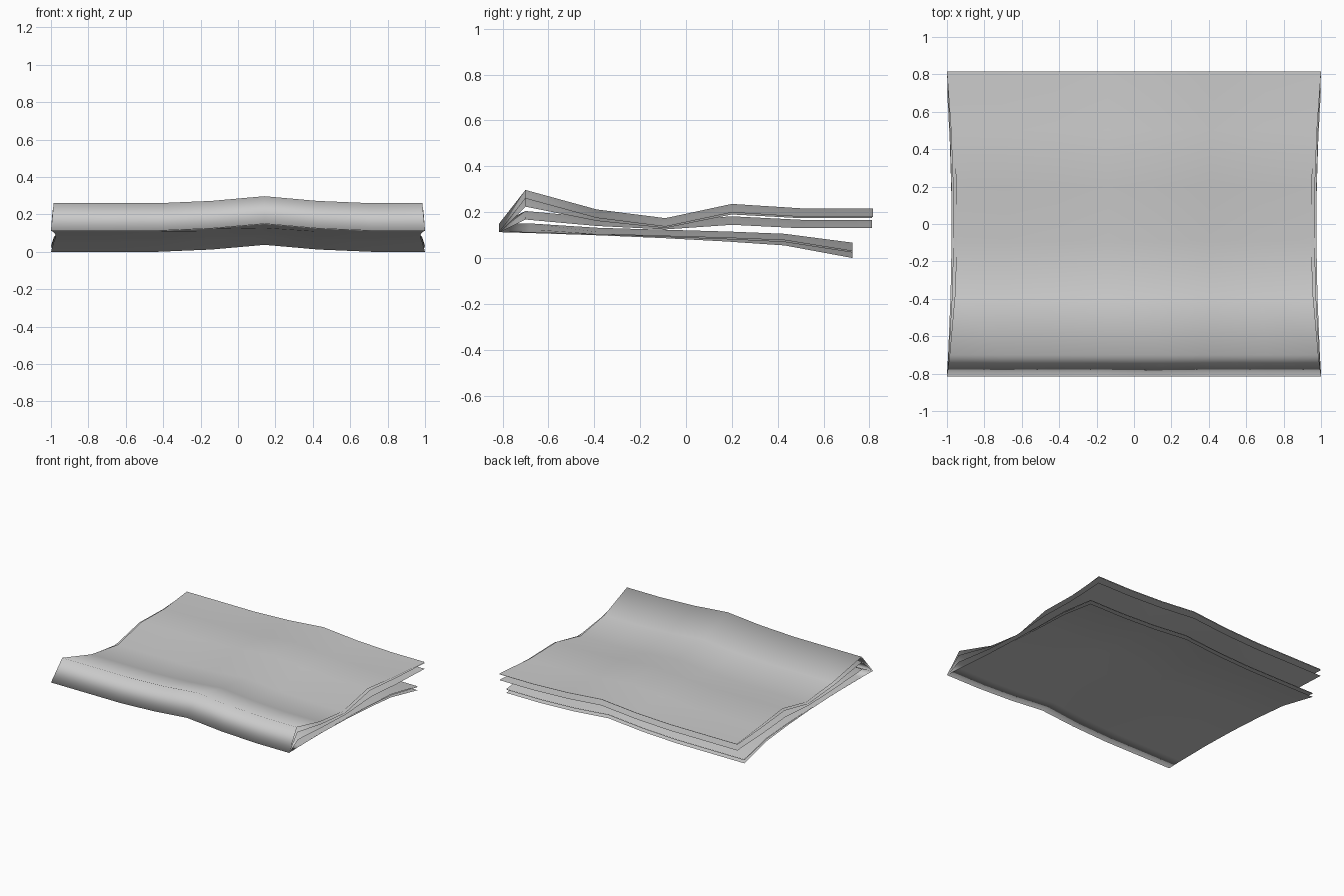
import bpy, bmesh

if "Cube" in bpy.data.objects:
    bpy.data.objects.remove(bpy.data.objects["Cube"])

COLS = 8                                   # grid columns across the width
RIPPLE = {3: 0.012, 4: 0.037, 5: 0.012}    # raised crease near the middle


def folded_sheet(name, profile, pinch_top, pinch_bottom):
    """Sweep a folded (y, z) profile across x; side edges draw in mid-length."""
    bm = bmesh.new()
    fold = min(range(len(profile)), key=lambda i: profile[i][0])
    rows = []
    for i, (y, z) in enumerate(profile):
        top = i < fold
        end = profile[0][0] if top else profile[-1][0]
        start = profile[fold][0]
        t = (y - start) / (end - start)
        pinch = (pinch_top if top else pinch_bottom) * (4 * t * (1 - t))
        damp = 1.0 if top or t > 0.9 or t < 0.1 else 0.75
        row = []
        for c in range(COLS):
            x = (-1 + 2 * c / (COLS - 1)) * (1 - pinch)
            row.append(bm.verts.new((x, y, z + RIPPLE.get(c, 0) * damp)))
        rows.append(row)
    for a, b in zip(rows, rows[1:]):
        for c in range(COLS - 1):
            f = bm.faces.new((a[c], b[c], b[c + 1], a[c + 1]))
            f.smooth = True
    me = bpy.data.meshes.new(name)
    bm.to_mesh(me)
    bm.free()
    ob = bpy.data.objects.new(name, me)
    bpy.context.collection.objects.link(ob)
    return ob


# outer page: top surface, front fold, underside
folded_sheet("outer_page", [
    (0.815, 0.180), (0.50, 0.180), (0.20, 0.199), (-0.09, 0.137),
    (-0.39, 0.175), (-0.70, 0.260), (-0.815, 0.113),
    (-0.68, 0.109), (-0.38, 0.099), (-0.10, 0.087), (0.18, 0.072),
    (0.43, 0.055), (0.727, 0.0)], 0.054, 0.025)

# middle page: follows the outer page closely, tucked in the fold
folded_sheet("middle_page", [
    (0.812, 0.174), (0.50, 0.174), (0.20, 0.190), (-0.09, 0.131),
    (-0.39, 0.162), (-0.70, 0.224), (-0.810, 0.114),
    (-0.68, 0.112), (-0.38, 0.102), (-0.10, 0.092), (0.18, 0.082),
    (0.43, 0.070), (0.727, 0.024)], 0.035, 0.025)

# inner page: lower front hump, hangs slightly apart at the back
folded_sheet("inner_page", [
    (0.812, 0.130), (0.50, 0.130), (0.20, 0.145), (-0.09, 0.125),
    (-0.39, 0.140), (-0.70, 0.168), (-0.805, 0.115),
    (-0.68, 0.114), (-0.38, 0.104), (-0.10, 0.096), (0.18, 0.088),
    (0.43, 0.078), (0.727, 0.030)], 0.025, 0.025)
